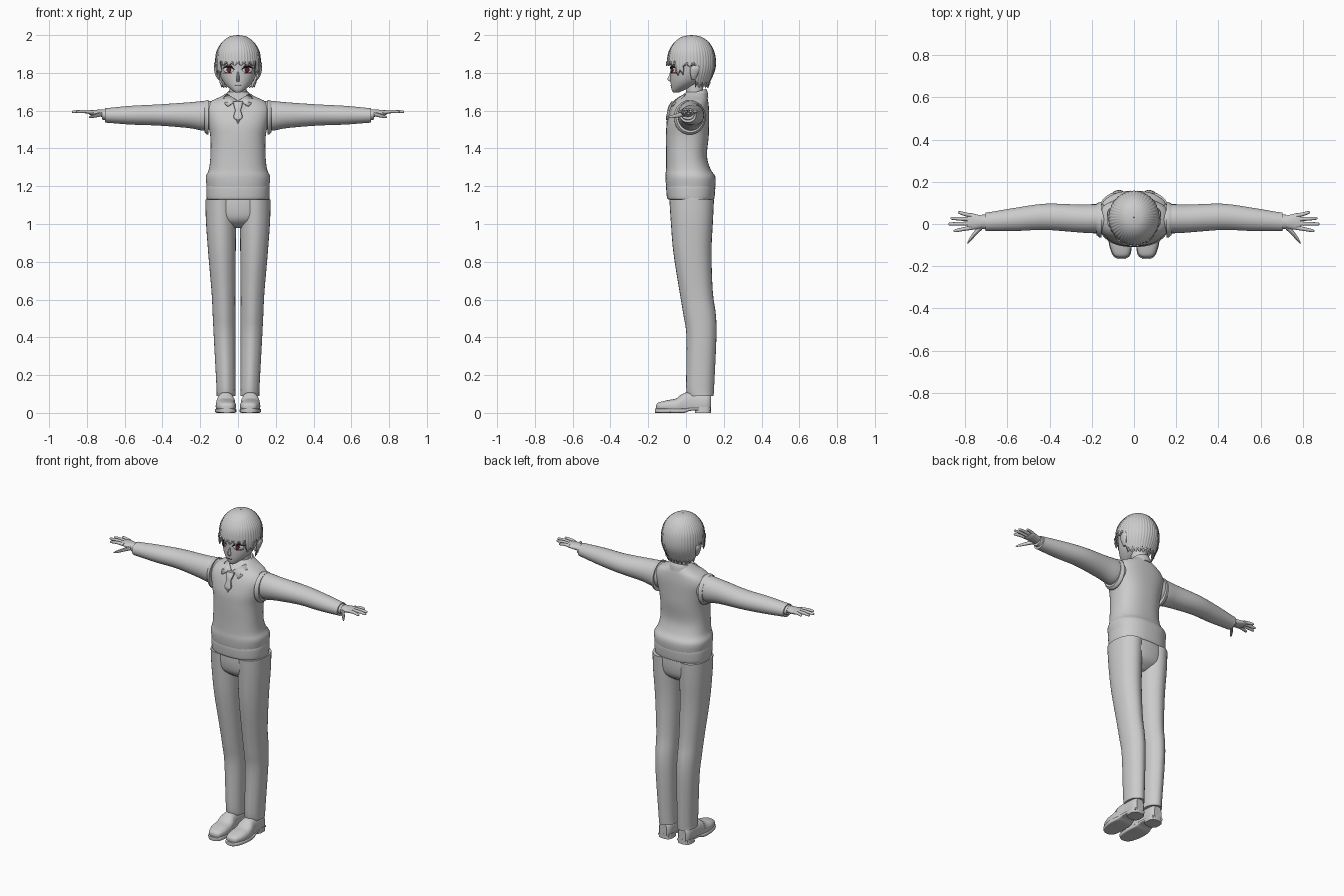
import bpy, bmesh, math
from mathutils import Vector
from mathutils.bvhtree import BVHTree

default_cube = bpy.data.objects.get("Cube")
if default_cube:
    bpy.data.objects.remove(default_cube)


def material(name, red, green, blue):
    mat = bpy.data.materials.new(name)
    mat.use_nodes = True
    colour = (red, green, blue, 1)
    mat.diffuse_color = colour
    mat.node_tree.nodes["Principled BSDF"].inputs["Base Color"].default_value = colour
    return mat


GREY = material("plain_grey", .6, .6, .6)
DARK = material("dark_lash", .02, .01, .01)
WINE = material("wine_red", .12, .02, .03)
WHITE = material("eye_white", .8, .8, .8)


def add_object(name, verts, faces, mat=GREY, mirror=False, thickness=0, sharp=40):
    mesh = bpy.data.meshes.new(name)
    mesh.from_pydata(verts, [], faces)
    bm = bmesh.new()
    bm.from_mesh(mesh)
    bmesh.ops.recalc_face_normals(bm, faces=bm.faces)
    bm.to_mesh(mesh)
    bm.free()
    mesh.shade_smooth()
    mesh.set_sharp_from_angle(angle=math.radians(sharp))
    mesh.materials.append(mat)
    obj = bpy.data.objects.new(name, mesh)
    bpy.context.collection.objects.link(obj)
    if thickness:
        solid = obj.modifiers.new("thickness", "SOLIDIFY")
        solid.thickness = thickness
    if mirror:
        obj.modifiers.new("mirror", "MIRROR")
    return obj


def spline(rows, t):
    """Catmull-Rom value of the rows at parameter t, counted in rows."""
    last = len(rows) - 1
    i = min(int(t), last - 1)
    f = t - i
    a, b, c, d = (rows[max(0, min(last, i + k))] for k in (-1, 0, 1, 2))
    return [q + f / 2 * (r - p + f * (2 * p - 5 * q + 4 * r - s + f * (3 * (q - r) + s - p)))
            for p, q, r, s in zip(a, b, c, d)]


def loft(name, rings, axis="z", sides=32, power=2, steps=4, crease=0, floor=None, **options):
    """Skin rounded sections (position, two centres, two radii) along an axis."""
    verts = []
    count = (len(rings) - 1) * steps + 1
    for k in range(count):
        pos, c1, c2, r1, r2 = spline(rings, k / steps)
        for j in range(sides):
            angle = math.tau * j / sides
            co, si = math.cos(angle), math.sin(angle)
            u = c1 + r1 * math.copysign(abs(co) ** (2 / power), co)
            v = c2 + r2 * math.copysign(abs(si) ** (2 / power), si)
            v += crease * math.copysign(max(0, abs(si) - .9) * 10, si)
            if floor is not None:
                v = max(v, floor)
            verts.append({"z": (u, v, pos), "x": (pos, u, v), "y": (u, pos, v)}[axis])
    faces = [(k * sides + j, k * sides + (j + 1) % sides,
              (k + 1) * sides + (j + 1) % sides, (k + 1) * sides + j)
             for k in range(count - 1) for j in range(sides)]
    faces += [tuple(range(sides)), tuple(range((count - 1) * sides, count * sides))]
    return add_object(name, verts, faces, **options)


def drape(name, outline, target, lift, mat=GREY, mirror=True, rings=4):
    """Lay a thin plate, given by its (x, z) outline, on the front of a part."""
    tree = BVHTree.FromPolygons([v.co for v in target.data.vertices],
                                [p.vertices for p in target.data.polygons])
    n = len(outline)
    mx, mz = (sum(p[i] for p in outline) / n for i in (0, 1))
    verts = []
    for k in range(rings + 1):
        for x, z in outline:
            x, z = mx + (x - mx) * k / rings, mz + (z - mz) * k / rings
            hit = tree.ray_cast(Vector((x, -1, z)), Vector((0, 1, 0)))[0]
            verts.append((x, (hit.y if hit else 0) - lift, z))
    faces = [(k * n + j, k * n + (j + 1) % n, (k + 1) * n + (j + 1) % n, (k + 1) * n + j)
             for k in range(1, rings) for j in range(n)]
    faces += [(0, n + j, n + (j + 1) % n) for j in range(n)]
    return add_object(name, verts, faces, mat, mirror, thickness=.002)


def oval(x, z, w, h, n=16):
    return [(x + w * math.cos(math.tau * i / n), z + h * math.sin(math.tau * i / n))
            for i in range(n)]


# Trousers
loft("trouser_seat", [(.98, 0, .03, .06, .05), (1.02, 0, .03, .14, .1),
                      (1.08, 0, .03, .166, .115), (1.16, 0, .03, .165, .115)], power=2.3)
loft("trouser_leg", [(.09, .063, .078, .05, .062), (.14, .064, .075, .05, .068),
                     (.4, .071, .082, .057, .073), (.52, .074, .072, .06, .08),
                     (.64, .077, .054, .063, .082), (.85, .085, .034, .073, .095),
                     (1.02, .09, .031, .08, .106), (1.13, .09, .03, .082, .112)],
     power=2.3, crease=.006, mirror=True, sharp=28)

# Shoes with a separate sole and heel
loft("shoe_upper", [(-.158, .06, .03, .018, .012), (-.145, .06, .033, .038, .022),
                    (-.1, .063, .035, .052, .032), (-.05, .065, .035, .053, .042),
                    (-.01, .065, .045, .048, .06), (.04, .065, .05, .043, .06),
                    (.11, .065, .05, .04, .055), (.132, .065, .05, .025, .045)],
     axis="y", power=2.5, floor=.018, mirror=True)
loft("shoe_sole", [(-.165, .06, .012, .018, .012), (-.145, .06, .012, .043, .012),
                   (-.08, .065, .012, .056, .012), (-.01, .065, .012, .053, .012),
                   (.03, .065, .02, .045, .008), (.13, .065, .02, .035, .008)],
     axis="y", power=5, mirror=True)
loft("shoe_heel", [(0, .065, .09, .043, .043), (.03, .065, .09, .042, .043)],
     power=3, mirror=True)
loft("shoe_strap", [(-.045, .065, .05, .05, .03), (-.02, .065, .055, .05, .048)],
     axis="y", floor=.03, mirror=True)

# Vest, its ribbed hem and its armhole rims
vest = loft("vest", [(1.14, 0, .025, .158, .118), (1.2, 0, .025, .166, .13),
                     (1.25, 0, .023, .17, .132), (1.29, 0, .012, .154, .118),
                     (1.36, 0, .003, .146, .108), (1.46, 0, .007, .146, .113),
                     (1.53, 0, .01, .16, .112), (1.6, 0, .02, .174, .102),
                     (1.645, 0, .03, .15, .088), (1.675, 0, .042, .09, .07),
                     (1.7, 0, .052, .05, .048)], power=2.4, sides=48)
loft("vest_hem", [(1.13, 0, .025, .161, .12), (1.14, 0, .025, .166, .126),
                  (1.19, 0, .025, .168, .13), (1.205, 0, .025, .165, .127)],
     power=2.4, sides=48)
loft("armhole_rim", [(.155, .02, 1.565, .085, .092), (.165, .02, 1.565, .083, .091),
                     (.177, .022, 1.568, .075, .084)], axis="x", mirror=True)

# Sleeves and cuffs
loft("sleeve", [(.12, .025, 1.58, .064, .068), (.18, .025, 1.573, .069, .078),
                (.26, .026, 1.576, .066, .068), (.42, .034, 1.577, .062, .056),
                (.56, .022, 1.576, .055, .05), (.68, .012, 1.575, .045, .04),
                (.705, .01, 1.575, .044, .038)], axis="x", mirror=True)
loft("cuff", [(.69, .01, 1.577, .036, .03), (.72, .01, 1.58, .034, .027)],
     axis="x", mirror=True)

# Hands
loft("palm", [(.7, .01, 1.585, .025, .02), (.735, .01, 1.587, .033, .018),
              (.775, .012, 1.59, .04, .014), (.792, .012, 1.592, .036, .009)],
     axis="x", sides=20, mirror=True)
for finger, base, tip, reach in (("index", -.018, -.032, .855), ("middle", .002, 0, .88),
                                 ("ring", .022, .027, .87), ("little", .04, .054, .835)):
    loft(finger + "_finger", [(.77, base, 1.592, .01, .01),
                              ((.77 + reach) / 2, (base + tip) / 2, 1.596, .009, .009),
                              (reach - .008, tip, 1.594, .007, .007),
                              (reach, tip, 1.594, .002, .002)],
         axis="x", sides=10, mirror=True)
loft("thumb", [(.72, -.01, 1.583, .016, .013), (.75, -.04, 1.575, .015, .011),
               (.778, -.075, 1.568, .011, .008), (.79, -.092, 1.565, .004, .003)],
     axis="x", sides=10, mirror=True)

# Neck, shirt collar and tie
loft("neck", [(1.64, 0, .05, .05, .05), (1.71, 0, .045, .046, .046),
              (1.79, 0, .045, .048, .05)])
collar = loft("collar_band", [(1.64, 0, .03, .08, .088), (1.67, 0, .034, .07, .08),
                              (1.69, 0, .04, .056, .066)])
for vert in collar.data.vertices:
    vert.co.z += .35 * (vert.co.y - .03)
add_object("collar_flap", [(.004, -.062, 1.655), (.056, -.08, 1.625), (.09, -.03, 1.655),
                           (.058, -.005, 1.69), (.035, -.035, 1.675)],
           [(0, 1, 4), (1, 2, 3, 4)], mirror=True, thickness=.006)
neckline = [(0, 1.53), (.06, 1.645), (0, 1.645)]
drape("neckline_edge", neckline, vest, .004)
drape("shirt_front", [(0, 1.55), (.048, 1.645), (0, 1.645)], vest, .006)
loft("tie_knot", [(1.6, 0, -.089, .014, .011), (1.625, 0, -.078, .022, .014),
                  (1.648, 0, -.066, .026, .012)], sides=12, power=3)
loft("tie_tail", [(1.55, 0, -.1, .006, .006), (1.565, 0, -.098, .024, .008),
                  (1.605, 0, -.088, .013, .008)], sides=12, power=3)

# Head with nose and ears
head = loft("head", [(1.695, 0, -.053, .012, .013), (1.708, 0, -.043, .032, .032),
                     (1.735, 0, -.014, .064, .066), (1.77, 0, .008, .088, .09),
                     (1.82, 0, .02, .102, .102), (1.9, 0, .025, .104, .108),
                     (1.96, 0, .028, .075, .085), (1.985, 0, .03, .02, .02)], sides=40)
loft("nose", [(1.755, 0, -.077, .008, .01), (1.765, 0, -.085, .009, .014),
              (1.79, 0, -.081, .006, .008), (1.81, 0, -.08, .003, .003)], sides=10)
loft("ear", [(1.765, .1, .04, .006, .01), (1.785, .108, .042, .01, .018),
             (1.82, .117, .047, .011, .026), (1.84, .117, .05, .006, .015)],
     sides=12, mirror=True)

# Painted face
drape("eye", oval(.05, 1.815, .026, .014), head, .002, WHITE)
drape("iris", oval(.048, 1.816, .011, .014), head, .004, WINE)
drape("upper_lash", [(.018, 1.818), (.035, 1.829), (.06, 1.83), (.086, 1.822),
                     (.064, 1.838), (.036, 1.838)], head, .006, DARK)
drape("lower_lash", oval(.055, 1.799, .022, .003), head, .004, WINE)
drape("eyebrow", oval(.05, 1.85, .03, .003), head, .004, DARK)
drape("mouth", oval(0, 1.734, .016, .0015), head, .002, DARK, mirror=False)

# Hair: a ridged cap whose ragged edge follows fringe, ears and nape
profile = [(2, .03, .002, .002), (1.992, .03, .045, .048), (1.965, .03, .082, .088),
           (1.92, .029, .111, .117), (1.87, .029, .12, .128), (1.82, .028, .119, .126),
           (1.77, .027, .106, .108), (1.71, .03, .075, .075)]


def hair_edge(away):
    jag = abs((away * 23 / math.pi) % 2 - 1)
    base = 1.835 if away < .85 else 1.79 if away < 1.25 else 1.83 if away < 1.75 else 1.725
    return base + .025 * jag


around, down = 184, 28
verts, faces = [], []
for j in range(around):
    angle = math.tau * j / around
    away = min(angle, math.tau - angle)
    edge = hair_edge(away)
    for k in range(down):
        z, cy, rx, ry = spline(profile, (len(profile) - 1) * k / (down - 1))
        if z < edge:
            t = (len(profile) - 1) * k / (down - 1)
            while z < edge and t > 0:
                t -= .02
                z, cy, rx, ry = spline(profile, t)
        ridge = 1 + .012 * math.cos(away * 46) * min(1, k / 8)
        verts.append((rx * ridge * math.sin(angle), cy - ry * ridge * math.cos(angle), z))
        if k:
            a, b = j * down + k, (j + 1) % around * down + k
            faces.append((a - 1, a, b, b - 1))
add_object("hair", verts, faces, thickness=.006, sharp=60)
